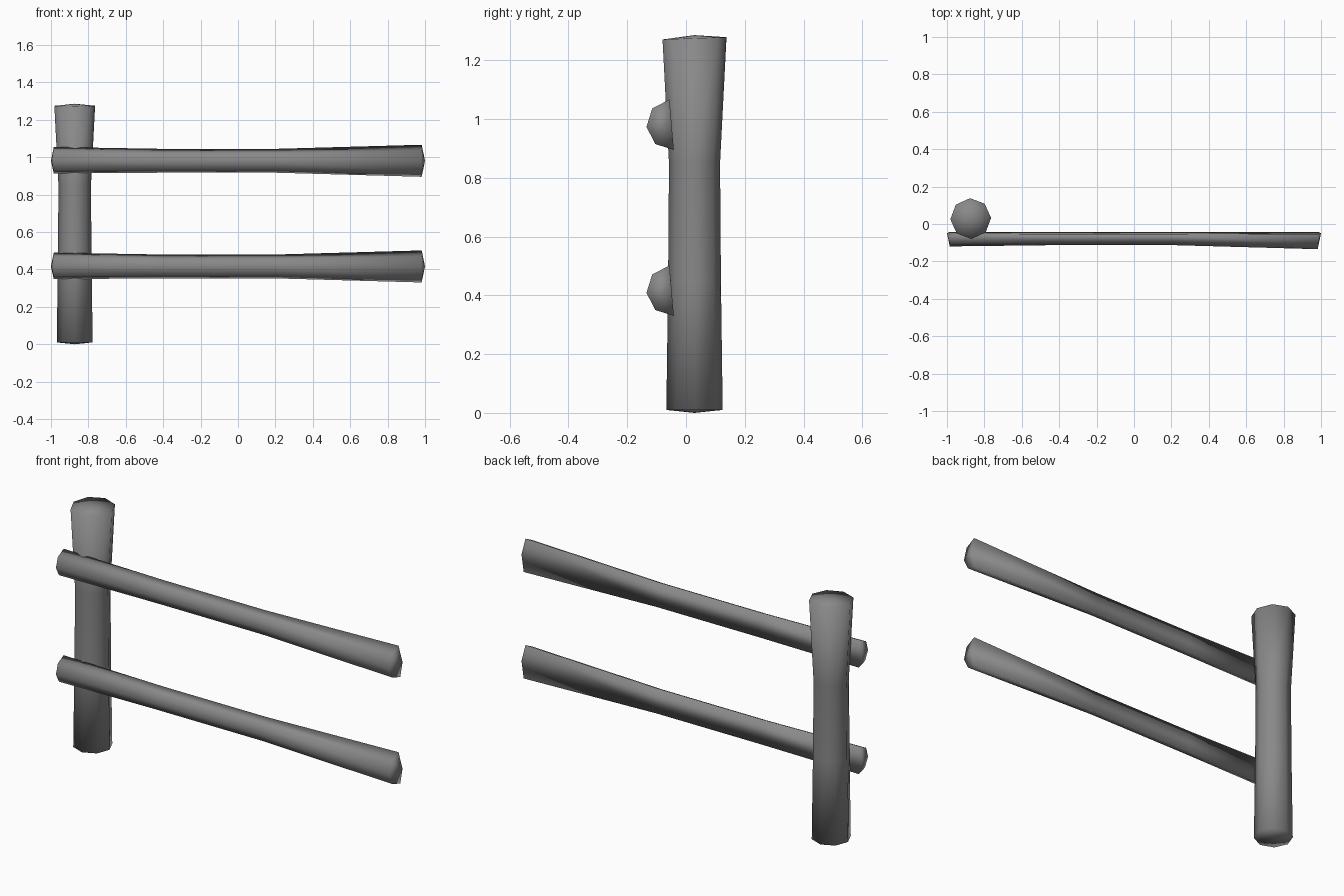
import bpy, bmesh
from math import cos, sin, radians
from mathutils import Vector

cube = bpy.data.objects.get("Cube")
if cube:
    bpy.data.objects.remove(cube)

GREY = (0.25, 0.25, 0.25, 1)
wood = bpy.data.materials.new("weathered_grey")
wood.use_nodes = True
wood.diffuse_color = GREY
wood.node_tree.nodes["Principled BSDF"].inputs["Base Color"].default_value = GREY


def loft(name, rings, tips):
    """Skin closed rings in order and close each end with a shallow point."""
    bm = bmesh.new()
    loops = [[bm.verts.new(p) for p in ring] for ring in rings]
    n = len(loops[0])
    for a, b in zip(loops, loops[1:]):
        for i in range(n):
            j = (i + 1) % n
            bm.faces.new((a[i], a[j], b[j], b[i]))
    for loop, tip in zip((loops[0], loops[-1]), tips):
        apex = bm.verts.new(tip)
        for i in range(n):
            bm.faces.new((loop[i], loop[(i + 1) % n], apex))
    bmesh.ops.recalc_face_normals(bm, faces=bm.faces)
    mesh = bpy.data.meshes.new(name)
    bm.to_mesh(mesh)
    bm.free()
    mesh.materials.append(wood)
    mesh.shade_smooth()
    obj = bpy.data.objects.new(name, mesh)
    bpy.context.collection.objects.link(obj)
    return obj


# Upright post: eight-sided log, narrow waist, flared and slightly tilted top
def post_ring(z, r, tilt=0):
    angles = [radians(45 * i + 2) for i in range(8)]
    return [Vector((-0.873 + r * cos(a), 0.029 + r * sin(a), z + tilt * r * sin(a)))
            for a in angles]


loft("post",
     [post_ring(0.01, 0.096), post_ring(0.45, 0.09),
      post_ring(0.85, 0.087), post_ring(1.275, 0.109, 0.035)],
     [(-0.873, 0.029, 0), (-0.873, 0.029, 1.286)])


# Rails: split half-logs with the flat side against the post
def rail_ring(x, z, r):
    angles = [radians(95 + 45 * i) for i in range(5)]
    return [Vector((x, -0.049 + r * cos(a), z + r * sin(a))) for a in angles]


for name, z in (("upper_rail", 0.981), ("lower_rail", 0.416)):
    loft(name,
         [rail_ring(-0.985, z + 0.003, 0.071), rail_ring(-0.4, z, 0.064),
          rail_ring(0.2, z, 0.064), rail_ring(0.982, z, 0.086)],
         [(-1, -0.049, z), (1, -0.049, z)])
